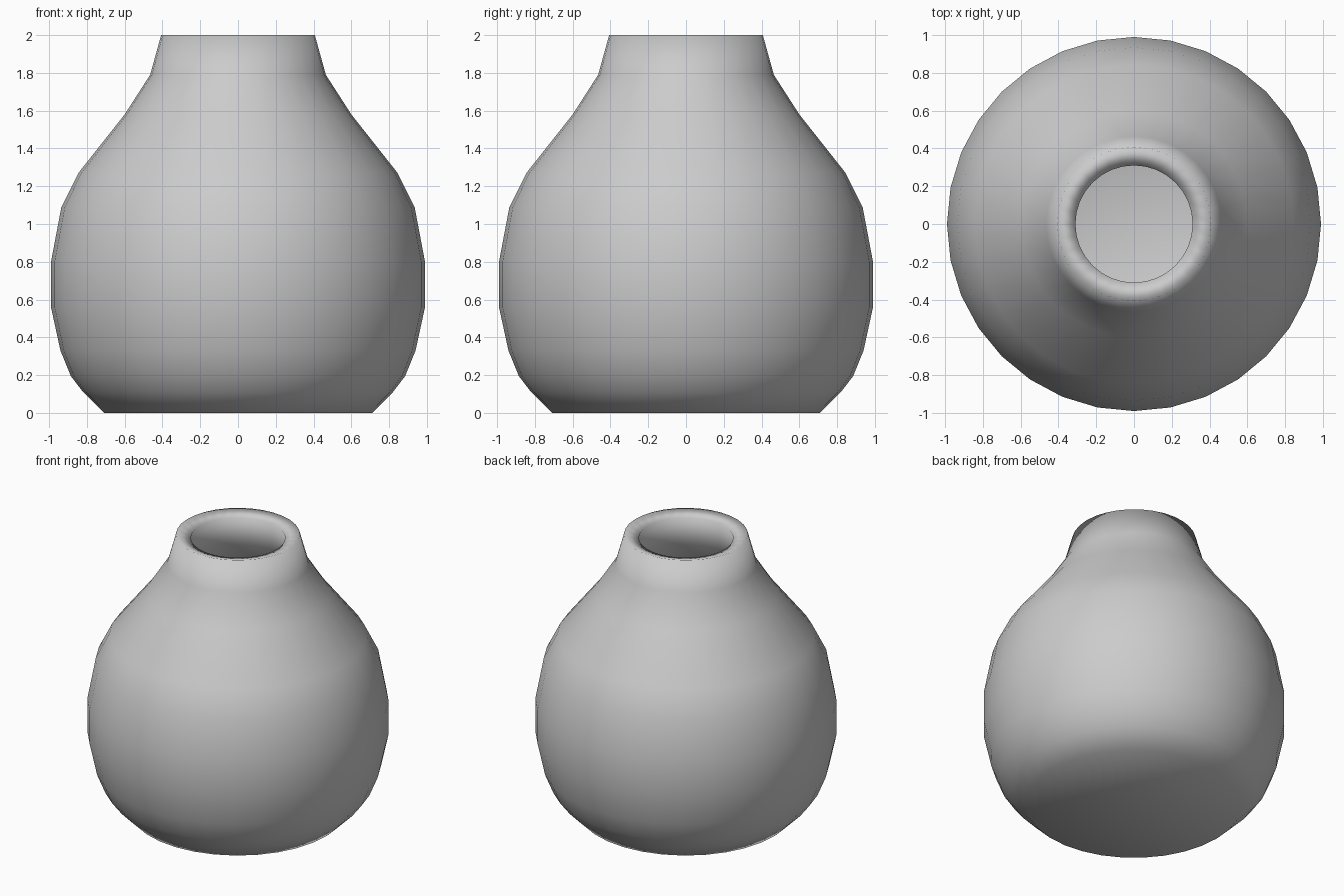
import bpy, bmesh, math

if "Cube" in bpy.data.objects:
    bpy.data.objects.remove(bpy.data.objects["Cube"])

# Outer half-profile of the vase: (radius, height), from base centre to rim
PROFILE = [(0, 0), (0.71, 0), (0.82, 0.11), (0.885, 0.195), (0.94, 0.33),
           (0.99, 0.56), (0.99, 0.80), (0.935, 1.09), (0.845, 1.27),
           (0.60, 1.58), (0.465, 1.79), (0.407, 2.0)]
SIDES = 32

# Lathe the profile around z
bm = bmesh.new()
verts = [bm.verts.new((r, 0, z)) for r, z in PROFILE]
edges = [bm.edges.new(pair) for pair in zip(verts, verts[1:])]
bmesh.ops.spin(bm, geom=verts + edges, cent=(0, 0, 0), axis=(0, 0, 1),
               angle=math.tau, steps=SIDES)
bmesh.ops.remove_doubles(bm, verts=bm.verts, dist=0.001)
bmesh.ops.recalc_face_normals(bm, faces=bm.faces)
# Make sure the shell faces outwards (base points down)
base = min(bm.faces, key=lambda f: f.calc_center_median().z)
if base.normal.z > 0:
    bmesh.ops.reverse_faces(bm, faces=bm.faces)
for f in bm.faces:
    f.smooth = True

mesh = bpy.data.meshes.new("vase")
bm.to_mesh(mesh)
bm.free()
vase = bpy.data.objects.new("vase", mesh)
bpy.context.collection.objects.link(vase)

# Wall thickness, grown inwards, with a closed rim
wall = vase.modifiers.new("wall", 'SOLIDIFY')
wall.thickness = 0.1
wall.offset = -1
wall.use_even_offset = True
